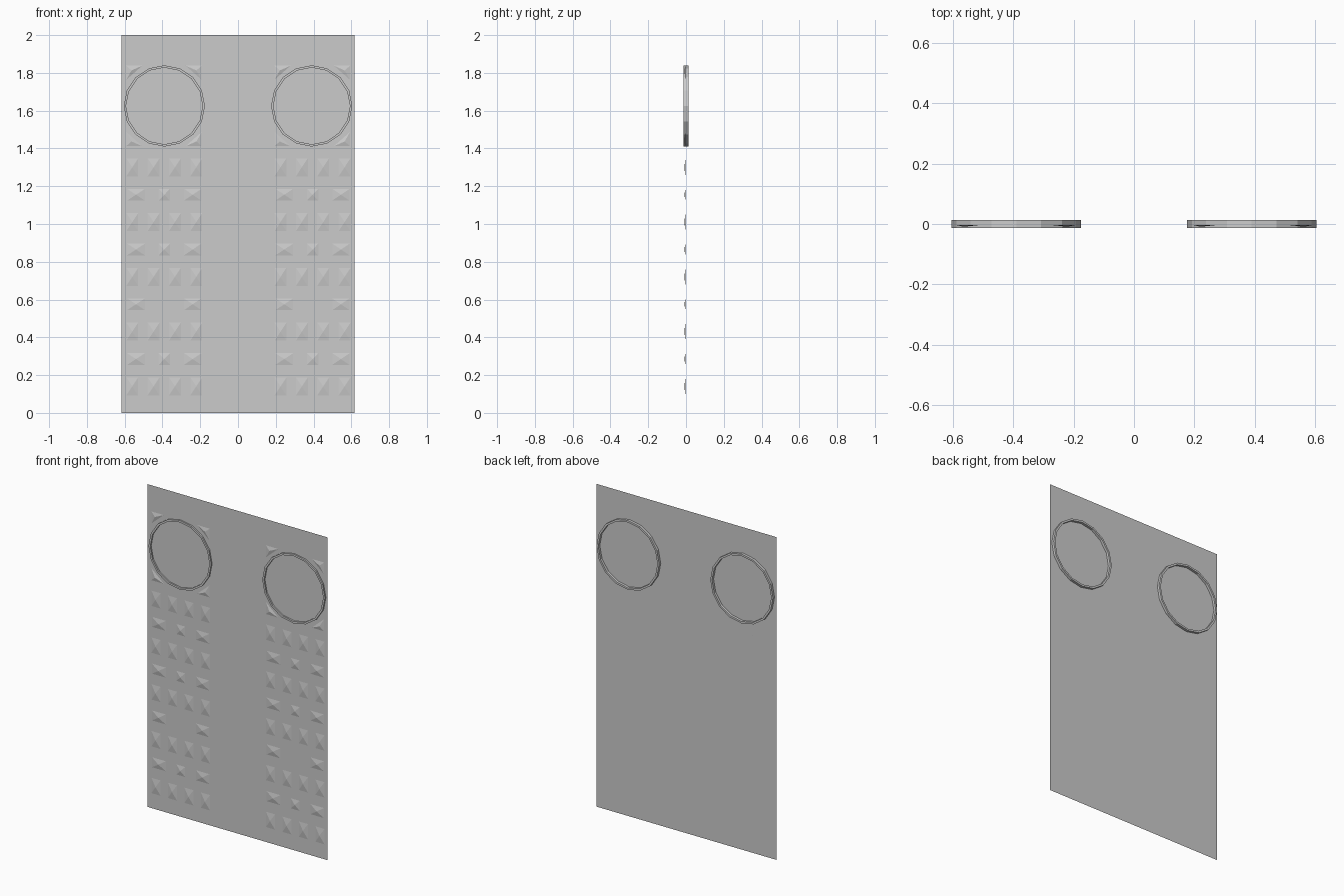
import bpy, bmesh, math

if "Cube" in bpy.data.objects:
    bpy.data.objects.remove(bpy.data.objects["Cube"])

PANEL_Y = -0.003
STUD_Y = -0.009
SHIFT = 0.785  # spacing between the two decorated columns


def make_object(name, bm):
    mesh = bpy.data.meshes.new(name)
    bm.to_mesh(mesh)
    bm.free()
    obj = bpy.data.objects.new(name, mesh)
    bpy.context.collection.objects.link(obj)
    return obj


def add_pyramid(bm, pts):
    """Shallow pyramid on the panel front over a polygon of (x, z) points."""
    base = [bm.verts.new((x, PANEL_Y, z)) for x, z in pts]
    cx = sum(p[0] for p in pts) / len(pts)
    cz = sum(p[1] for p in pts) / len(pts)
    tip = bm.verts.new((cx, STUD_Y, cz))
    for a, b in zip(base, base[1:] + base[:1]):
        bm.faces.new((a, b, tip))


def add_stud(bm, x, z, w, h):
    add_pyramid(bm, [(x - w/2, z - h/2), (x + w/2, z - h/2),
                     (x + w/2, z + h/2), (x - w/2, z + h/2)])


# Flat door sheet
bm = bmesh.new()
bm.faces.new([bm.verts.new((x, PANEL_Y, z)) for x, z in
              ((-0.617, 0), (0.617, 0), (0.617, 2), (-0.617, 2))])
make_object("door_panel", bm)

for side, dx in (("left", 0.0), ("right", SHIFT)):
    # Rows of studs, tall and wide alternating
    bm = bmesh.new()
    for row in range(9):
        z = 0.14 + row * 0.145
        if row % 2 == 0:
            for i in range(4):
                add_stud(bm, -0.56 + i * 0.113 + dx, z, 0.063, 0.095)
        else:
            add_stud(bm, -0.54 + dx, z, 0.095, 0.062)
            add_stud(bm, -0.24 + dx, z, 0.092, 0.062)
            if row != 3:
                add_stud(bm, -0.39 + dx, z, 0.06, 0.062)

    # Triangular studs around the round window
    for sx in (-1, 1):
        for sz in (-1, 1):
            x, z = -0.392 + dx + sx * 0.2, 1.625 + sz * 0.213
            pts = [(x, z), (x - sx * 0.085, z), (x, z - sz * 0.075)]
            add_pyramid(bm, pts if sx * sz < 0 else pts[::-1])
    bmesh.ops.recalc_face_normals(bm, faces=bm.faces)
    for f in bm.faces:
        if f.normal.y > 0:
            f.normal_flip()
    make_object(side + "_studs", bm)

    # Window ring: rectangular section around 16 sides
    bm = bmesh.new()
    cx, n = (-0.39 if side == "left" else 0.39), 16
    section = [(0.215, -0.0125), (0.215, 0.0125), (0.203, 0.0125), (0.203, -0.0125)]
    loops = []
    for i in range(n):
        a = 2 * math.pi * i / n
        loops.append([bm.verts.new((cx + r * math.cos(a), y, 1.625 + r * math.sin(a)))
                      for r, y in section])
    for i in range(n):
        p, q = loops[i], loops[(i + 1) % n]
        for j in range(4):
            k = (j + 1) % 4
            bm.faces.new((p[j], p[k], q[k], q[j]))
    bmesh.ops.recalc_face_normals(bm, faces=bm.faces)
    make_object(side + "_window_ring", bm)
